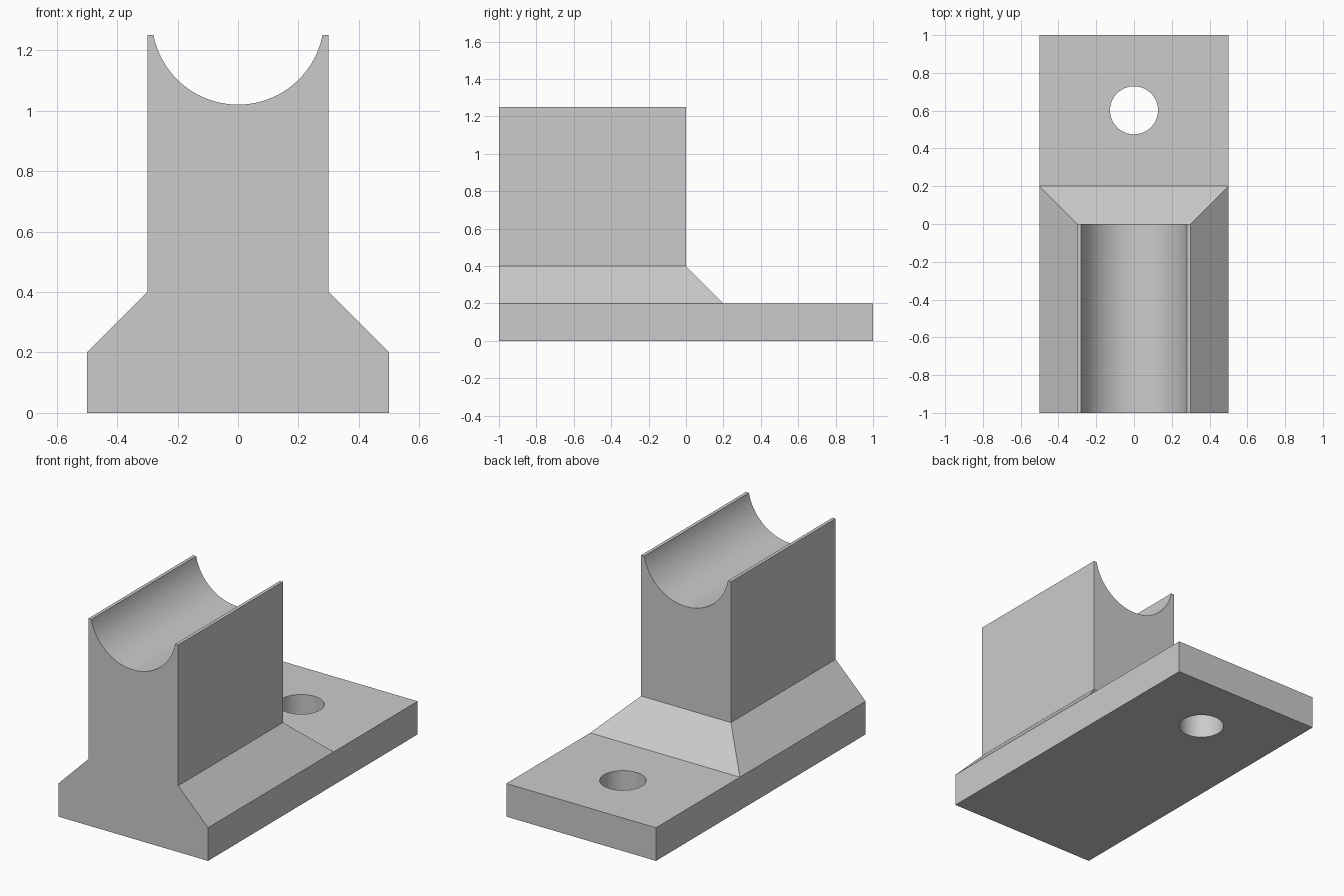
import bpy
import bmesh
from mathutils import Matrix, Vector

cube = bpy.data.objects.get("Cube")
if cube:
    bpy.data.objects.remove(cube, do_unlink=True)

grey = bpy.data.materials.new("plain grey")
grey.use_nodes = True
colour = (0.6, 0.6, 0.6, 1)
grey.diffuse_color = colour
grey.node_tree.nodes["Principled BSDF"].inputs["Base Color"].default_value = colour


def add_object(name, bm):
    mesh = bpy.data.meshes.new(name)
    bm.to_mesh(mesh)
    bm.free()
    mesh.materials.append(grey)
    obj = bpy.data.objects.new(name, mesh)
    bpy.context.collection.objects.link(obj)
    return obj


def raise_face(bm, face, z, half_width, back):
    """Extrude a face upward, then move its sides and back edge inward."""
    new = bmesh.ops.extrude_discrete_faces(bm, faces=[face])["faces"][0]
    for v in new.verts:
        v.co.x = half_width if v.co.x > 0 else -half_width
        v.co.y = -1 if v.co.y < -0.9 else back
        v.co.z = z
    return new


def cutter(name, radius, depth, centre, axis):
    bm = bmesh.new()
    turn = Matrix.Rotation(1.5707963, 4, 'X') if axis == 'Y' else Matrix()
    bmesh.ops.create_cone(bm, cap_ends=True, segments=128, radius1=radius, radius2=radius,
                          depth=depth, matrix=Matrix.Translation(centre) @ turn)
    obj = add_object(name, bm)
    obj.hide_render = True
    return obj


# Base plate, with its top split where the flare begins
bm = bmesh.new()
bmesh.ops.create_cube(bm, size=1, matrix=Matrix.Translation((0, 0, 0.1)) @ Matrix.Diagonal((1, 2, 0.2, 1)))
bmesh.ops.bisect_plane(bm, geom=bm.verts[:] + bm.edges[:] + bm.faces[:],
                       plane_co=(0, 0.2, 0), plane_no=(0, 1, 0))
top = next(f for f in bm.faces if f.normal.z > 0.9 and f.calc_center_median().y < 0)

# Flare and upright block
top = raise_face(bm, top, 0.4, 0.3, 0)
raise_face(bm, top, 1.25, 0.3, 0)
bmesh.ops.dissolve_limit(bm, angle_limit=0.01, verts=bm.verts[:], edges=bm.edges[:])
bmesh.ops.recalc_face_normals(bm, faces=bm.faces[:])
support = add_object("cradle_support", bm)

# Round cradle groove and bolt hole
cuts = [cutter("groove_cutter", 0.285, 3, Vector((0, -0.5, 1.305)), 'Y'),
        cutter("bolt_hole_cutter", 0.127, 1, Vector((0, 0.602, 0.1)), 'Z')]
for cut in cuts:
    mod = support.modifiers.new(cut.name, 'BOOLEAN')
    mod.operation = 'DIFFERENCE'
    mod.solver = 'EXACT'
    mod.object = cut

# Bake the cuts, then remove the cutters
bpy.context.view_layer.objects.active = support
support.select_set(True)
for cut in cuts:
    bpy.ops.object.modifier_apply(modifier=cut.name)
for cut in cuts:
    bpy.data.objects.remove(cut, do_unlink=True)

bpy.ops.object.shade_smooth_by_angle(angle=0.5)
